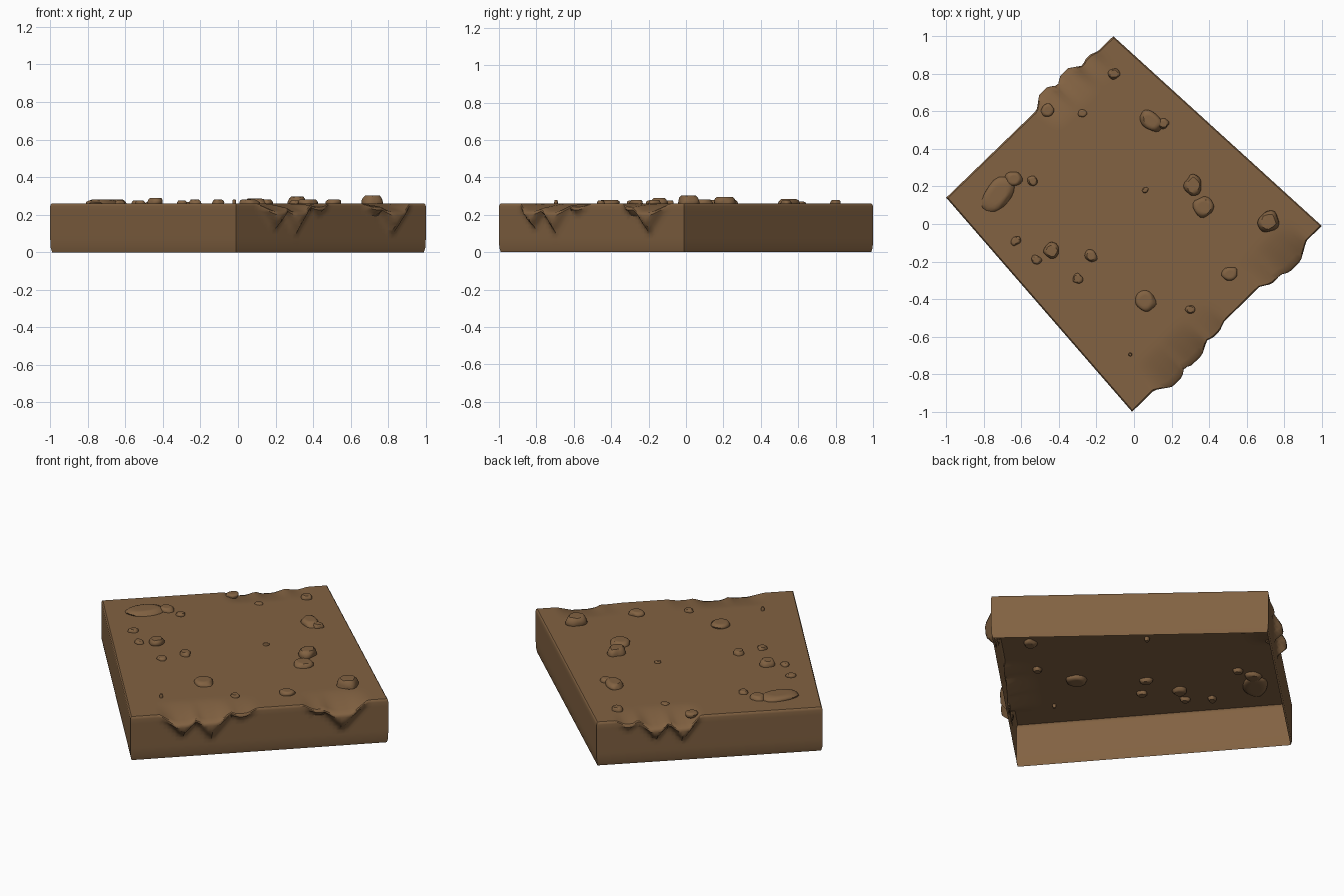
import bpy, bmesh, math, random
from mathutils import Vector, noise

if "Cube" in bpy.data.objects:
    bpy.data.objects.remove(bpy.data.objects["Cube"])

random.seed(4)
earth = bpy.data.materials.new("earth brown")
earth.diffuse_color = (0.223, 0.122, 0.054, 1)
earth.use_nodes = True
earth.node_tree.nodes["Principled BSDF"].inputs["Base Color"].default_value = earth.diffuse_color

TOP = 0.26
LEFT, FRONT = Vector((-1, 0.14, 0)), Vector((-0.01, -1, 0))
RIGHT, BACK = Vector((1, -0.01, 0)), Vector((-0.11, 1, 0))
N = 64


def finish(name, bm):
    me = bpy.data.meshes.new(name)
    bm.to_mesh(me)
    bm.free()
    me.materials.append(earth)
    ob = bpy.data.objects.new(name, me)
    bpy.context.collection.objects.link(ob)
    for p in me.polygons:
        p.use_smooth = True
    me.set_sharp_from_angle(angle=math.radians(35))
    return ob


# Crumbled lips: edge start, edge end, then (position, half width, bulge, drop, tip depth)
LIPS = [
    (FRONT, RIGHT, [(0.20, 0.085, 0.055, 0.045, 0.13), (0.31, 0.09, 0.045, 0.05, 0.16),
                    (0.43, 0.06, 0.02, 0.02, 0.05), (0.73, 0.06, 0.035, 0.02, 0.06),
                    (0.82, 0.10, 0.055, 0.05, 0.16)]),
    (LEFT, BACK, [(0.62, 0.08, 0.05, 0.05, 0.14), (0.74, 0.08, 0.045, 0.045, 0.12),
                  (0.86, 0.05, 0.015, 0.02, 0.05)]),
]


def crumble(co):
    move = Vector((0, 0, 0))
    for a, b, lips in LIPS:
        along = b - a
        t = (co - a).dot(along) / along.length_squared
        out = Vector((along.y, -along.x, 0)).normalized()
        if out.dot(a + b) < 0:
            out = -out
        inward = max(0, -(co - a).dot(out))
        best, drop = 0, 0
        for pos, half, bulge, fall, tip in lips:
            side = abs(t - pos) / half
            w = 1 - side - max(0, TOP - 0.012 - co.z) / tip
            if w > 0:
                w = min(1, w * 1.5)
                best = max(best, bulge * w * max(0, 1 - inward / 0.14))
                drop = max(drop, fall * w * max(0, 1 - inward / 0.16) ** 1.5)
        move += out * best - Vector((0, 0, drop))
    return move


# Open-bottomed slab: top sheet with its rim pulled down into walls
bm = bmesh.new()
bmesh.ops.create_grid(bm, x_segments=N, y_segments=N, size=0.5)
for v in bm.verts:
    u, w = v.co.x + 0.5, v.co.y + 0.5
    p = LEFT.lerp(FRONT, u).lerp(BACK.lerp(RIGHT, u), w)
    v.co = p * 0.99
    v.co.z = TOP
rim = [e for e in bm.edges if e.is_boundary]
prev = 0.99
for z, s in [(0.255, 0.997), (0.245, 1), (0.22, 1), (0.195, 1), (0.17, 1), (0.145, 1),
             (0.12, 1), (0.095, 1), (0.07, 1), (0.025, 0.998), (0.0, 0.99)]:
    ext = bmesh.ops.extrude_edge_only(bm, edges=rim)["geom"]
    for v in [g for g in ext if isinstance(g, bmesh.types.BMVert)]:
        v.co.x *= s / prev
        v.co.y *= s / prev
        v.co.z = z
    rim = [g for g in ext if isinstance(g, bmesh.types.BMEdge)]
    prev = s
for v in bm.verts:
    v.co += crumble(v.co)
bmesh.ops.recalc_face_normals(bm, faces=bm.faces)
bm.normal_update()
if sum(f.normal.z * f.calc_area() for f in bm.faces) < 0:
    bmesh.ops.reverse_faces(bm, faces=bm.faces)
finish("ground_slab", bm)

# Half-buried pebbles: x, y, half length, half width, turn in degrees, height above the top
PEBBLES = [
    (-0.72, 0.16, 0.11, 0.065, 50, 0.02), (-0.64, 0.24, 0.045, 0.04, 0, 0.02),
    (-0.54, 0.23, 0.028, 0.026, 0, 0.015), (-0.63, -0.09, 0.03, 0.022, 40, 0.015),
    (-0.44, -0.14, 0.042, 0.042, 0, 0.03), (-0.52, -0.19, 0.028, 0.023, 150, 0.015),
    (-0.30, -0.29, 0.027, 0.027, 0, 0.015), (-0.23, -0.17, 0.035, 0.028, 130, 0.02),
    (0.06, -0.41, 0.055, 0.055, 20, 0.02), (0.30, -0.455, 0.025, 0.022, 0, 0.015),
    (0.51, -0.265, 0.042, 0.035, 20, 0.02), (0.715, 0.01, 0.058, 0.053, 60, 0.043),
    (0.315, 0.205, 0.055, 0.046, 90, 0.036), (0.37, 0.09, 0.055, 0.055, 0, 0.022),
    (0.09, 0.55, 0.07, 0.045, 140, 0.025), (0.155, 0.535, 0.03, 0.027, 0, 0.02),
    (-0.105, 0.80, 0.032, 0.028, 0, 0.02), (-0.46, 0.605, 0.036, 0.032, 60, 0.01),
    (-0.275, 0.59, 0.024, 0.02, 0, 0.008), (0.06, 0.18, 0.018, 0.014, 30, 0.01),
    (-0.02, -0.695, 0.01, 0.01, 0, 0.02),
]
for i, (x, y, a, b, turn, h) in enumerate(PEBBLES):
    bm = bmesh.new()
    bmesh.ops.create_icosphere(bm, subdivisions=3, radius=1)
    c, s = math.cos(math.radians(turn)), math.sin(math.radians(turn))
    for v in bm.verts:
        k = 1 + 0.22 * noise.noise(v.co * 1.1 + Vector((i * 7.3, 0, 0)))
        px, py = v.co.x * a * k, v.co.y * b * k
        pz = max(-0.7, min(0.7, v.co.z)) / 0.7       # flattened crown
        v.co = (x + px * c - py * s, y + px * s + py * c, TOP + pz * (h if pz > 0 else 0.02))
    finish("pebble_%d" % (i + 1), bm)
